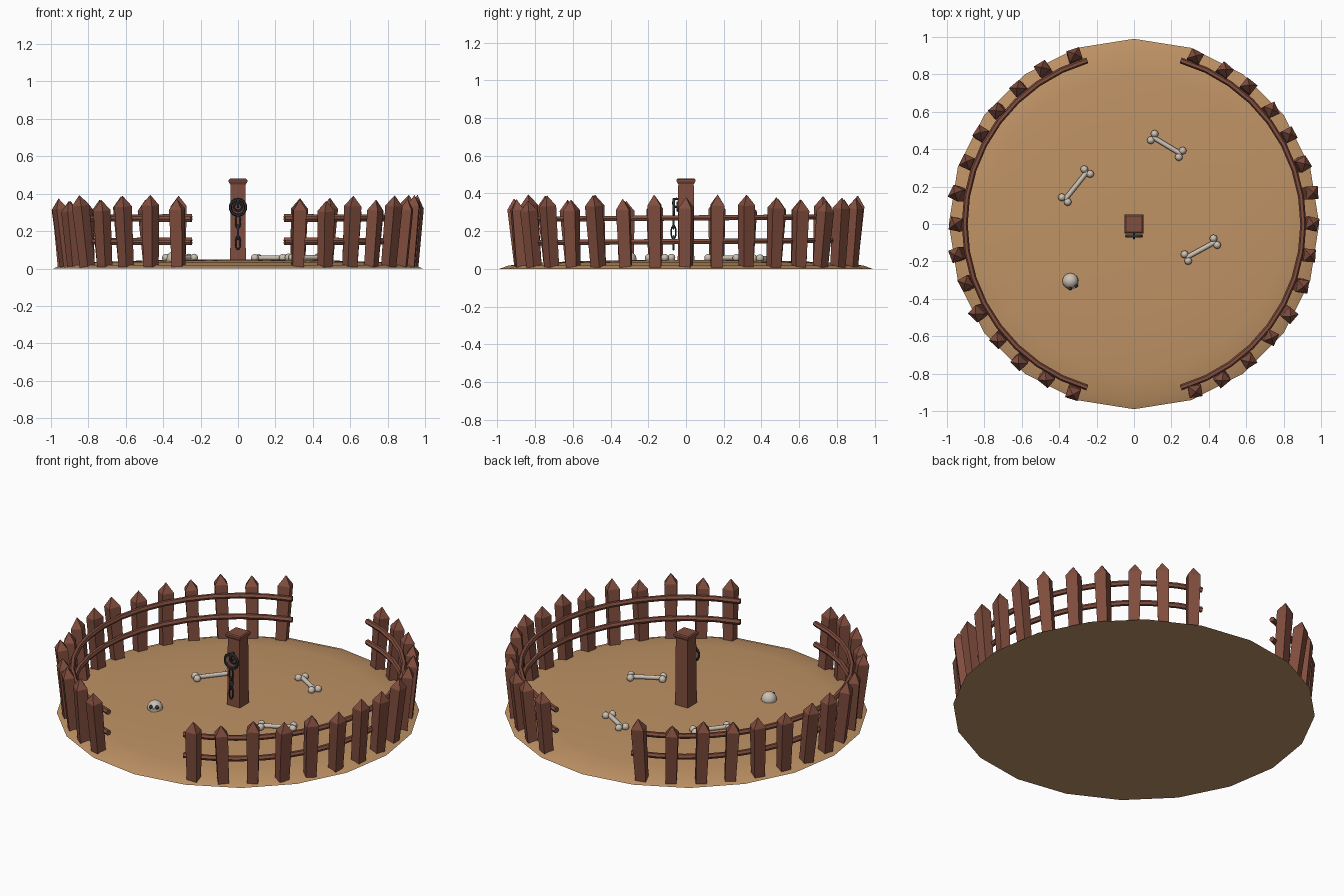
import bpy, bmesh, math, random
from mathutils import Vector, Matrix

random.seed(4)
cube = bpy.data.objects.get("Cube")
if cube:
    bpy.data.objects.remove(cube, do_unlink=True)


def material(name, rgb):
    m = bpy.data.materials.new(name)
    m.use_nodes = True
    m.diffuse_color = (*rgb, 1)
    m.node_tree.nodes["Principled BSDF"].inputs["Base Color"].default_value = (*rgb, 1)
    return m


SAND = material("sand", (0.52, 0.29, 0.13))
WOOD = material("red_brown_wood", (0.22, 0.075, 0.048))
BONE = material("bone", (0.60, 0.53, 0.45))
IRON = material("dark_iron", (0.03, 0.037, 0.042))


def finish(name, bm, mat, smooth=None):
    bmesh.ops.recalc_face_normals(bm, faces=bm.faces)
    me = bpy.data.meshes.new(name)
    bm.to_mesh(me)
    bm.free()
    me.materials.append(mat)
    ob = bpy.data.objects.new(name, me)
    bpy.context.collection.objects.link(ob)
    if smooth:
        bpy.ops.object.select_all(action='DESELECT')
        ob.select_set(True)
        bpy.context.view_layer.objects.active = ob
        bpy.ops.object.shade_smooth_by_angle(angle=math.radians(smooth))
    return ob


def loft(bm, rings):
    """Skin a list of equal rings of points and cap both ends."""
    vs = [[bm.verts.new(p) for p in ring] for ring in rings]
    n = len(vs[0])
    for a, b in zip(vs, vs[1:]):
        for i in range(n):
            j = (i + 1) % n
            bm.faces.new((a[i], a[j], b[j], b[i]))
    bm.faces.new(vs[0])
    bm.faces.new(vs[-1])


def square(w, d, z):
    return [(x * w, y * d, z) for x, y in ((-1, -1), (1, -1), (1, 1), (-1, 1))]


def tube(bm, path, r, sides, closed=False):
    """Sweep a round section along a path."""
    n = len(path)
    rings = []
    for i, p in enumerate(path):
        a = path[i - 1] if closed or i else p
        b = path[(i + 1) % n] if closed or i < n - 1 else p
        t = (b - a).normalized()
        side = t.orthogonal().normalized() if abs(t.z) > 0.99 else t.cross(Vector((0, 0, 1))).normalized()
        up = side.cross(t)
        rings.append([p + side * r * math.cos(k * math.tau / sides)
                      + up * r * math.sin(k * math.tau / sides) for k in range(sides)])
    loft(bm, rings)


def ground_z(r):
    return 0.05 - 0.022 * (r / 0.93) ** 2


# Sandy mound
bm = bmesh.new()
loft(bm, [[(r * math.sin(i * math.tau / 20), r * math.cos(i * math.tau / 20), z)
           for i in range(20)]
          for r, z in ((0.99, 0), (0.94, 0.018), (0.8, 0.033), (0.5, 0.043), (0.2, 0.048))])
finish("ground_mound", bm, SAND, 50)

# Curved fence: two arcs of leaning pointed pickets with two rails each
for side, label in ((1, "left"), (-1, "right")):
    for step in range(-7, 8):
        ang = math.radians(step * 10)
        h = 0.38 + random.uniform(-0.02, 0.018)
        bm = bmesh.new()
        loft(bm, [square(0.028, 0.03, 0), square(0.031, 0.035, h - 0.065),
                  square(0.001, 0.001, h - 0.01)])
        lean = math.radians(5.5 + random.uniform(-1.5, 1.5))
        turn = ang if side > 0 else math.pi - ang
        place = (Matrix.Rotation(turn, 4, 'Z') @ Matrix.Translation((0.93, 0, 0.01))
                 @ Matrix.Rotation(lean, 4, 'Y')
                 @ Matrix.Rotation(random.uniform(-0.035, 0.035), 4, 'X')
                 @ Matrix.Rotation(random.uniform(-0.3, 0.3), 4, 'Z'))
        bm.transform(place)
        finish(f"{label}_picket", bm, WOOD)
    for z, level in ((0.145, "lower"), (0.27, "upper")):
        bm = bmesh.new()
        path = []
        for i in range(17):
            a = math.radians(-74 + 148 * i / 16)
            path.append(Vector((side * 0.905 * math.cos(a), 0.91 * math.sin(a),
                                z + 0.007 * math.sin(a))))
        tube(bm, path, 0.016, 6)
        finish(f"{label}_{level}_rail", bm, WOOD)

# Centre post with an overhanging cap
bm = bmesh.new()
loft(bm, [square(0.042, 0.044, 0.03), square(0.039, 0.041, 0.455)])
finish("centre_post", bm, WOOD)
bm = bmesh.new()
loft(bm, [square(0.042, 0.042, 0.45), square(0.05, 0.05, 0.464),
          square(0.05, 0.05, 0.474), square(0.044, 0.044, 0.48)])
finish("post_cap", bm, WOOD)


# Iron ring, eyelet and hanging chain
def link(name, z, width, height, radius, y, facing_front):
    bm = bmesh.new()
    bmesh.ops.create_circle(bm, segments=14, radius=1)
    pts = [Vector((v.co.x * width, 0, v.co.y * height)) for v in bm.verts]
    bm.clear()
    n, sides = len(pts), 6
    rings = []
    for p in pts:
        out = p.normalized()
        rings.append([bm.verts.new(p + radius * (out * math.cos(k * math.tau / sides)
                      + Vector((0, math.sin(k * math.tau / sides), 0)))) for k in range(sides)])
    for i in range(n):
        a, b = rings[i], rings[(i + 1) % n]
        for k in range(sides):
            m = (k + 1) % sides
            bm.faces.new((a[k], a[m], b[m], b[k]))
    if not facing_front:
        bm.transform(Matrix.Rotation(math.pi / 2, 4, 'Z'))
    bm.transform(Matrix.Translation((0, y, z)))
    finish(name, bm, IRON, 60)


link("iron_ring", 0.327, 0.042, 0.042, 0.008, -0.064, True)
link("ring_eyelet", 0.35, 0.018, 0.022, 0.006, -0.05, False)
link("ring_mount", 0.33, 0.022, 0.022, 0.006, -0.046, True)
for i in range(3):
    link(f"chain_link_{i + 1}", 0.25 - i * 0.056, 0.013, 0.036, 0.005, -0.066, i % 2 == 0)

# Scattered bones: a shaft with two knobs at each end
for ax, ay, bx, by in ((0.10, 0.465, 0.25, 0.375), (-0.37, 0.13, -0.25, 0.28),
                       (0.28, -0.18, 0.435, -0.095)):
    z = ground_z(math.hypot(ax, ay)) + 0.012
    a, b = Vector((ax, ay, z)), Vector((bx, by, z))
    across = (b - a).normalized().cross(Vector((0, 0, 1)))
    bm = bmesh.new()
    tube(bm, [a, b], 0.013, 8)
    for end in (a, b):
        for s in (-1, 1):
            bmesh.ops.create_uvsphere(bm, u_segments=8, v_segments=6, radius=0.021,
                                      matrix=Matrix.Translation(end + across * s * 0.02))
    finish("loose_bone", bm, BONE, 50)

# Half-buried skull with dark eye sockets
face = Matrix.Translation((-0.34, -0.305, 0.05)) @ Matrix.Rotation(math.radians(25), 4, 'Z')
bm = bmesh.new()
bmesh.ops.create_uvsphere(bm, u_segments=14, v_segments=10, radius=0.043)
bmesh.ops.create_cube(bm, size=0.03, matrix=Matrix.Translation((0, -0.03, -0.003)))
bm.transform(face)
finish("skull", bm, BONE, 50)
for s in (-1, 1):
    bm = bmesh.new()
    bmesh.ops.create_uvsphere(bm, u_segments=8, v_segments=6, radius=0.011,
                              matrix=Matrix.Translation((s * 0.017, -0.034, 0.017)))
    bm.transform(face)
    finish("eye_socket", bm, IRON, 50)
